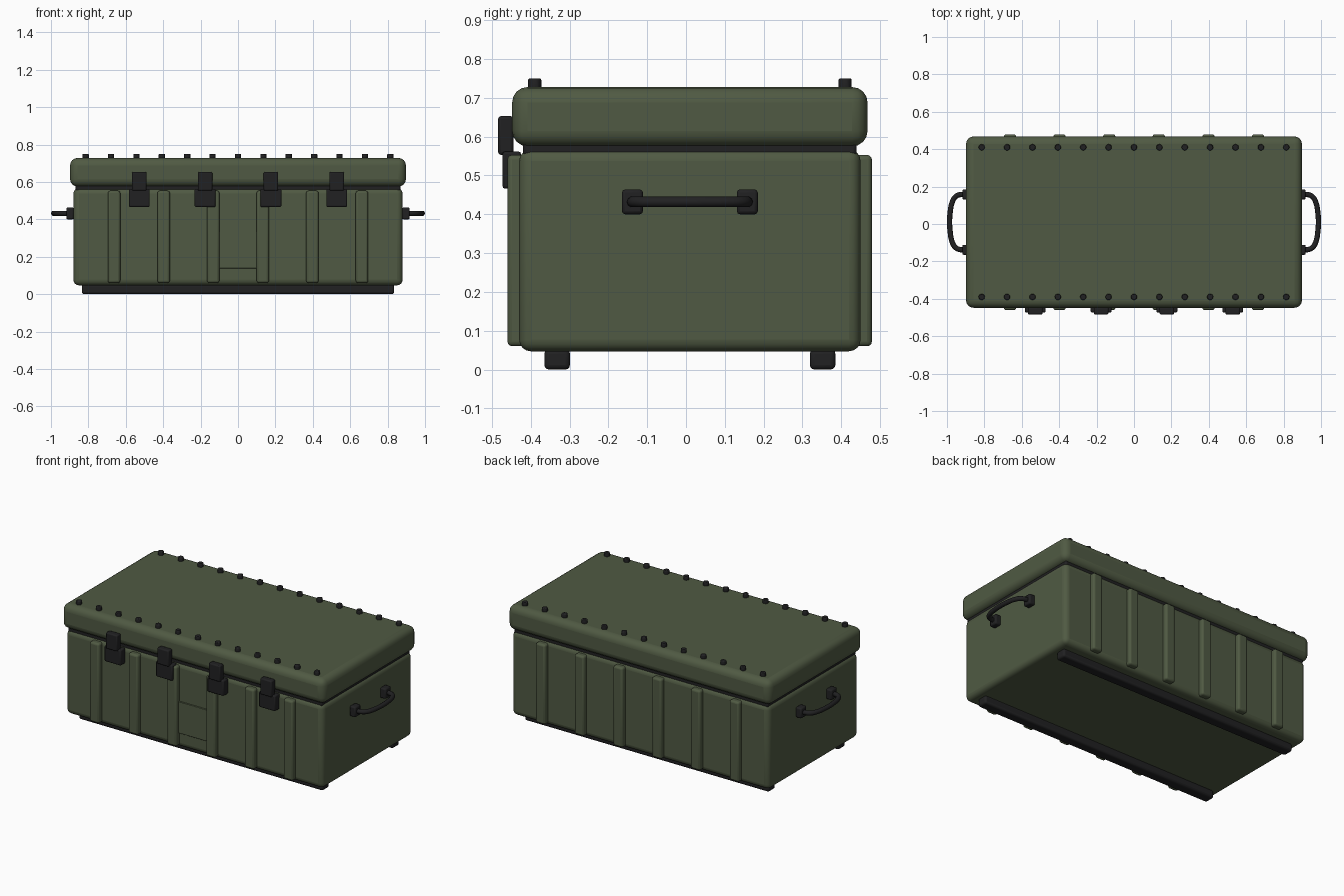
import bpy
import bmesh
from mathutils import Vector

cube = bpy.data.objects.get("Cube")
if cube:
    bpy.data.objects.remove(cube, do_unlink=True)


def material(name, color):
    m = bpy.data.materials.new(name)
    m.use_nodes = True
    m.diffuse_color = color
    bsdf = next(n for n in m.node_tree.nodes if n.type == "BSDF_PRINCIPLED")
    bsdf.inputs["Base Color"].default_value = color
    return m


GREEN = material("olive green", (0.08, 0.102, 0.056, 1))
BLACK = material("black rubber", (0.015, 0.015, 0.016, 1))
MID_Y = 0.01  # depth centre of the case


def finish(name, bm, mat, bevel, segments):
    mesh = bpy.data.meshes.new(name)
    bm.to_mesh(mesh)
    bm.free()
    ob = bpy.data.objects.new(name, mesh)
    bpy.context.collection.objects.link(ob)
    mesh.materials.append(mat)
    mod = ob.modifiers.new("rounding", "BEVEL")
    mod.width = bevel
    mod.segments = segments
    mod.limit_method = "ANGLE"
    bpy.ops.object.select_all(action="DESELECT")
    ob.select_set(True)
    bpy.context.view_layer.objects.active = ob
    bpy.ops.object.shade_smooth_by_angle(angle=0.7)
    return ob


def box(name, x, y, z, mat, bevel, segments=2):
    """Rounded box from (min, max) ranges."""
    bm = bmesh.new()
    bmesh.ops.create_cube(bm, size=1)
    ranges = (x, y, z)
    bmesh.ops.scale(bm, verts=bm.verts, vec=Vector([b - a for a, b in ranges]))
    bmesh.ops.translate(bm, verts=bm.verts, vec=Vector([(a + b) / 2 for a, b in ranges]))
    return finish(name, bm, mat, bevel, segments)


def around(c, half):
    return (c - half, c + half)


# Case shell
box("case_body", around(0, 0.88), around(MID_Y, 0.44), (0.047, 0.567), GREEN, 0.03, 4)
box("seal_gasket", around(0, 0.868), around(MID_Y, 0.43), (0.55, 0.595), BLACK, 0.008)
box("lid", around(0, 0.898), around(MID_Y, 0.458), (0.575, 0.728), GREEN, 0.04, 4)

# Ribs on front and back
for side, ys in (("front", (-0.46, -0.41)), ("back", (0.43, 0.479))):
    for i in range(6):
        box(f"{side}_rib_{i + 1}", around((i - 2.5) * 0.265, 0.033), ys, (0.06, 0.553), GREEN, 0.012, 3)

# Blank plate between the middle front ribs
box("front_plate", around(0, 0.105), (-0.437, -0.42), (0.137, 0.333), GREEN, 0.002, 1)

# Skids and lid bolts along both long edges
for side, s in (("front", -1), ("back", 1)):
    box(f"{side}_skid", around(0, 0.835), around(MID_Y + s * 0.342, 0.033), (0, 0.052), BLACK, 0.012, 3)
    for i in range(13):
        bm = bmesh.new()
        bmesh.ops.create_cone(bm, cap_ends=True, segments=12, radius1=0.017, radius2=0.017, depth=0.036)
        bmesh.ops.translate(bm, verts=bm.verts, vec=((i - 6) * 0.1357, MID_Y + s * 0.4, 0.732))
        finish(f"{side}_bolt_{i + 1}", bm, BLACK, 0.004, 2)

# Latches
for i in range(4):
    cx = (i - 1.5) * 0.352
    box(f"latch_base_{i + 1}", around(cx, 0.056), (-0.473, -0.425), (0.466, 0.562), BLACK, 0.007)
    box(f"latch_clasp_{i + 1}", around(cx, 0.039), (-0.484, -0.445), (0.553, 0.653), BLACK, 0.007)

# Carry handles: two mounts and a bowed grip on each end
for side, s in (("left", 1), ("right", -1)):
    for end, e in (("front", -1), ("back", 1)):
        box(f"{side}_handle_{end}_mount", sorted((s * 0.878, s * 0.918)),
            around(MID_Y + e * 0.148, 0.027), around(0.432, 0.032), BLACK, 0.008)
    half = [(0.9, 0.148), (0.935, 0.146), (0.958, 0.132), (0.974, 0.1), (0.983, 0.05)]
    path = [(x, -y) for x, y in half] + [(0.986, 0)] + half[::-1]
    curve = bpy.data.curves.new(f"{side}_handle_grip", "CURVE")
    curve.dimensions = "3D"
    curve.bevel_depth = 0.014
    curve.bevel_resolution = 3
    curve.use_fill_caps = True
    curve.resolution_u = 4
    spline = curve.splines.new("BEZIER")
    spline.bezier_points.add(len(path) - 1)
    for p, (x, y) in zip(spline.bezier_points, path):
        p.co = (s * x, MID_Y + y, 0.432)
        p.handle_left_type = p.handle_right_type = "AUTO"
    curve.materials.append(BLACK)
    grip = bpy.data.objects.new(f"{side}_handle_grip", curve)
    bpy.context.collection.objects.link(grip)
